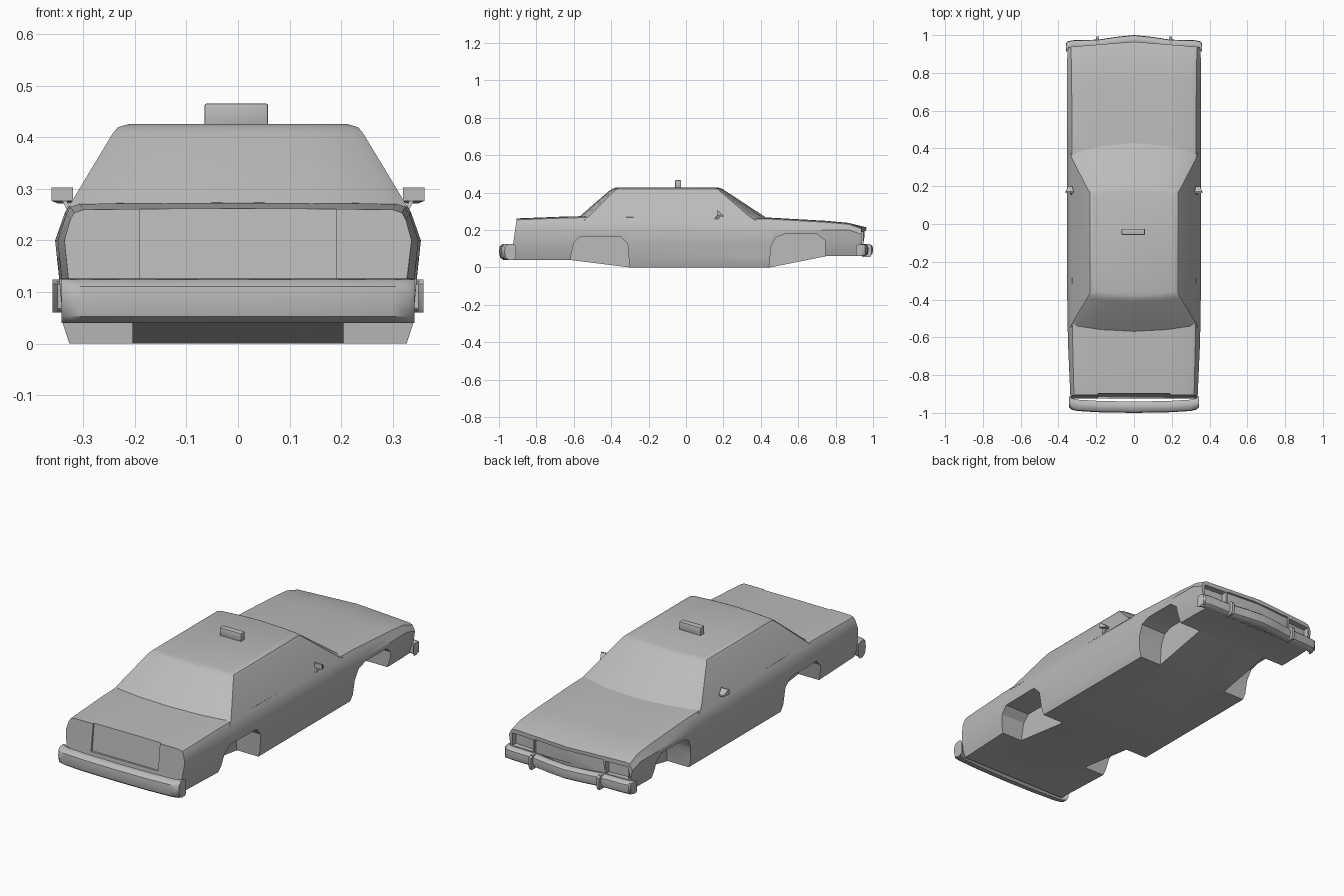
import bpy, bmesh, math
from mathutils import Vector

cube = bpy.data.objects.get("Cube")
if cube:
    bpy.data.objects.remove(cube, do_unlink=True)

grey = bpy.data.materials.new("body_grey")
grey.use_nodes = True
grey.diffuse_color = (0.5, 0.5, 0.5, 1)
grey.node_tree.nodes["Principled BSDF"].inputs["Base Color"].default_value = (0.5, 0.5, 0.5, 1)


def loft(name, rings):
    """Skin a row of closed rings and cap both ends."""
    bm = bmesh.new()
    rows = [[bm.verts.new(p) for p in ring] for ring in rings]
    n = len(rows[0])
    for a, b in zip(rows, rows[1:]):
        for i in range(n):
            j = (i + 1) % n
            bm.faces.new((a[i], a[j], b[j], b[i]))
    bm.faces.new(rows[0])
    bm.faces.new(rows[-1])
    bmesh.ops.recalc_face_normals(bm, faces=bm.faces)
    mesh = bpy.data.meshes.new(name)
    bm.to_mesh(mesh)
    bm.free()
    obj = bpy.data.objects.new(name, mesh)
    bpy.context.collection.objects.link(obj)
    mesh.materials.append(grey)
    return obj


def prism(name, outline, axis, low, high):
    """Extrude a 2D outline along one axis."""
    def place(p, d):
        v = list(p)
        v.insert(axis, d)
        return Vector(v)
    return loft(name, [[place(p, d) for p in outline] for d in (low, high)])


def select(obj):
    bpy.ops.object.select_all(action='DESELECT')
    obj.select_set(True)
    bpy.context.view_layer.objects.active = obj


def smooth(obj, angle=32):
    select(obj)
    bpy.ops.object.shade_smooth_by_angle(angle=math.radians(angle))


def bevel(obj, width, segments=2):
    mod = obj.modifiers.new("soft_edges", 'BEVEL')
    mod.width, mod.segments = width, segments
    select(obj)
    bpy.ops.object.modifier_apply(modifier=mod.name)


def cut(obj, cutter):
    mod = obj.modifiers.new("cut", 'BOOLEAN')
    mod.operation, mod.solver, mod.object = 'DIFFERENCE', 'EXACT', cutter
    select(obj)
    bpy.ops.object.modifier_apply(modifier=mod.name)
    bpy.data.objects.remove(cutter, do_unlink=True)


def mirrored(half):
    """Complete a half ring that starts and ends on the centre line."""
    return half + [(-x, y, z) for x, y, z in half[-2:0:-1]]


# Lower body: station y, underside z, waist half width, shoulder half width, top z
stations = [
    (-0.925, 0.04, 0.337, 0.318, 0.260),
    (-0.62, 0.04, 0.350, 0.325, 0.271),
    (-0.30, 0.00, 0.355, 0.328, 0.274),
    (0.45, 0.00, 0.355, 0.328, 0.264),
    (0.75, 0.06, 0.355, 0.330, 0.247),
    (0.87, 0.06, 0.354, 0.332, 0.236),
    (0.945, 0.06, 0.350, 0.335, 0.212),
]


def body_ring(y, zb, w, wt, zt):
    waist = min(0.2, zt - 0.035)
    half = [(0, zb), (w - 0.028, zb), (w - 0.016, zb + 0.035), (w - 0.008, 0.125),
            (w, waist), (wt + 0.008, zt - 0.02), (wt, zt - 0.006),
            (wt - 0.018, zt), (0.19, zt + 0.001), (0, zt + 0.002)]
    ring = []
    for x, z in half:
        yy = y
        if y > 0.9:                      # pointed nose
            yy += 0.02 - 0.08 * abs(x)
        if y < -0.9:                     # leaning tail
            yy += 0.02 * max(0, (z - 0.12) / 0.14)
        ring.append((x, yy, z))
    return mirrored(ring)


body = loft("body_shell", [body_ring(*s) for s in stations])

# Wheel arches on both sides
rear_arch = [(-0.62, -0.05), (-0.62, 0.04), (-0.60, 0.13), (-0.565, 0.165),
             (-0.35, 0.165), (-0.312, 0.125), (-0.298, -0.05)]
front_arch = [(0.44, -0.05), (0.455, 0.11), (0.48, 0.16), (0.53, 0.178),
              (0.70, 0.178), (0.742, 0.145), (0.752, -0.05)]
for side in (-1, 1):
    for arch in (rear_arch, front_arch):
        cut(body, prism("arch_cutter", arch, 0, *sorted((side * 0.205, side * 0.5))))
    # Headlight recesses
    lamp = [(side * 0.205, 0.918), (side * 0.33, 0.908),
            (side * 0.33, 1.1), (side * 0.205, 1.1)]
    cut(body, prism("lamp_cutter", lamp, 2, 0.125, 0.19))

# Grille recess follows the pointed nose; tail panel is set between the lamps
grille = [(-0.195, 0.938), (0, 0.954), (0.195, 0.938), (0.195, 1.1), (-0.195, 1.1)]
cut(body, prism("grille_cutter", grille, 2, 0.125, 0.195))
panel = [(-0.95, 0.125), (-0.912, 0.125), (-0.893, 0.3), (-0.95, 0.3)]
cut(body, prism("panel_cutter", panel, 0, -0.19, 0.19))
smooth(body)


# Cabin: bowed rings from the waistline up to the roof
def cabin_ring(z, w, back, front, bow_back, bow_front):
    return mirrored([(0, back, z), (w * 0.55, back + bow_back * 0.3, z),
                     (w * 0.92, back + bow_back * 0.85, z), (w, back + bow_back * 1.4, z),
                     (w, front - bow_front * 1.25, z), (w * 0.92, front - bow_front * 0.8, z),
                     (w * 0.55, front - bow_front * 0.3, z), (0, front, z)])


cabin = loft("cabin", [
    cabin_ring(0.250, 0.336, -0.595, 0.455, 0.035, 0.065),
    cabin_ring(0.272, 0.325, -0.570, 0.420, 0.035, 0.065),
    cabin_ring(0.408, 0.243, -0.412, 0.212, 0.020, 0.025),
    cabin_ring(0.420, 0.233, -0.395, 0.195, 0.020, 0.022),
    cabin_ring(0.426, 0.212, -0.375, 0.175, 0.015, 0.020),
])
smooth(cabin, 28)


# Bumpers: rounded section swept across the width
def bumper(name, path, depth, low, high, direction):
    mid, t = (low + high) / 2, (high - low) / 2
    section = [(0, -0.75), (0, 0.75), (0.3, 1), (0.7, 0.95), (0.95, 0.65),
               (1, 0), (0.9, -0.7), (0.6, -1), (0.2, -1)]
    rings = []
    for x, y in [(-x, y) for x, y in path[:0:-1]] + path:
        rings.append([(x, y - direction * depth * (1 - d), mid + t * h) for d, h in section])
    obj = loft(name, rings)
    smooth(obj, 40)


bumper("rear_bumper", [(0, -1.0), (0.18, -0.997), (0.30, -0.99), (0.33, -0.983),
                       (0.343, -0.97)], 0.06, 0.04, 0.126, -1)
bumper("front_bumper", [(0, 1.0), (0.1, 0.99), (0.19, 0.976), (0.32, 0.973),
                        (0.35, 0.968), (0.36, 0.955)], 0.045, 0.06, 0.124, 1)

for side, label in ((1, "left"), (-1, "right")):
    # Bumper ends wrapping round the fenders
    end = prism(label + "_front_bumper_end", [(0.925, 0.062), (0.96, 0.062), (0.96, 0.122),
                (0.925, 0.122)], 0, *sorted((side * 0.335, side * 0.36)))
    bevel(end, 0.006)
    smooth(end)
    # Upright guards on the front bumper
    guard = prism(label + "_bumper_guard", [(0.94, 0.055), (0.985, 0.055), (0.992, 0.07),
                  (0.992, 0.115), (0.98, 0.126), (0.94, 0.126)], 0,
                  *sorted((side * 0.186, side * 0.2)))
    smooth(guard)
    # Door mirrors: wedge housing on a slim stalk
    housing = loft(label + "_mirror", [
        [(side * x, y, z) for x, z in ((0.32, 0.277), (0.362, 0.277), (0.362, 0.303), (0.32, 0.303))]
        for y in (0.165, 0.172)] + [
        [(side * x, 0.198, z) for x, z in ((0.326, 0.272), (0.35, 0.272), (0.35, 0.28), (0.326, 0.28))]])
    smooth(housing)
    loft(label + "_mirror_stalk", [
        [(side * (x + dx), y + dy, z) for dx, dy in ((0, 0), (0.008, 0), (0.008, 0.02), (0, 0.02))]
        for x, y, z in ((0.322, 0.15, 0.255), (0.334, 0.168, 0.28))])

# Roof sign
sign = prism("roof_sign", [(-0.065, -0.058), (0.058, -0.058), (0.058, -0.026),
             (-0.065, -0.026)], 2, 0.42, 0.466)
bevel(sign, 0.004)
smooth(sign)
